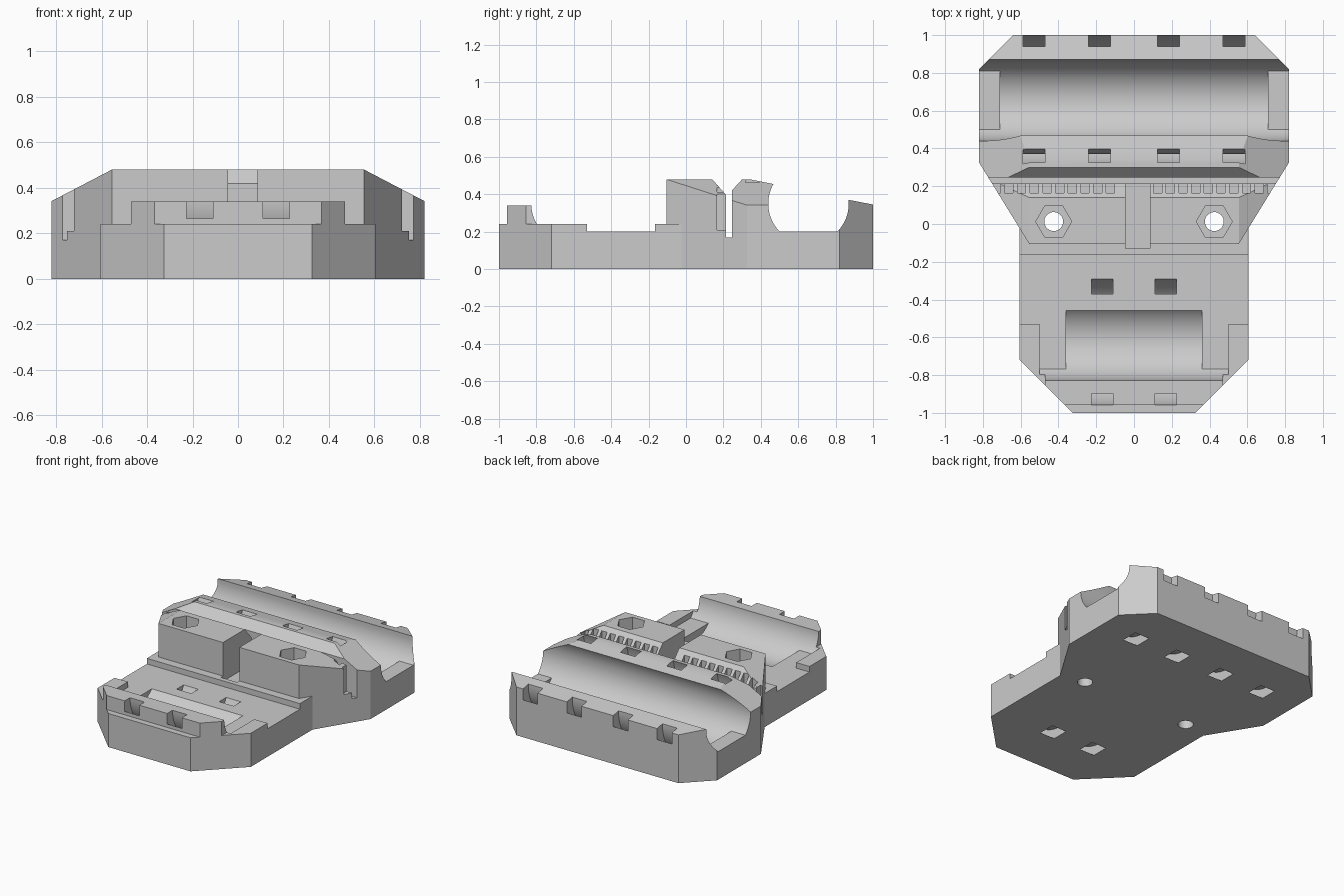
import bpy
import bmesh
import math

cube = bpy.data.objects.get("Cube")
if cube:
    bpy.data.objects.remove(cube, do_unlink=True)

BORE_R, BORE_Z = 0.215, 0.35        # cable bores running along x
REAR_Y, FRONT_Y = 0.655, -0.6125    # bore centres

grey = bpy.data.materials.new("plain grey")
grey.use_nodes = True
colour = (0.6, 0.6, 0.6, 1)
grey.diffuse_color = colour
grey.node_tree.nodes["Principled BSDF"].inputs["Base Color"].default_value = colour


def make_object(name, bm):
    bmesh.ops.recalc_face_normals(bm, faces=bm.faces)
    mesh = bpy.data.meshes.new(name)
    bm.to_mesh(mesh)
    bm.free()
    mesh.materials.append(grey)
    obj = bpy.data.objects.new(name, mesh)
    bpy.context.collection.objects.link(obj)
    return obj


def prism(name, points, axis, lo, hi):
    """Extrude a 2D profile: axis x takes (y, z), y takes (x, z), z takes (x, y)."""
    place = {"x": lambda p, d: (d, p[0], p[1]),
             "y": lambda p, d: (p[0], d, p[1]),
             "z": lambda p, d: (p[0], p[1], d)}[axis]
    bm = bmesh.new()
    a = [bm.verts.new(place(p, lo)) for p in points]
    b = [bm.verts.new(place(p, hi)) for p in points]
    bm.faces.new(a)
    bm.faces.new(b)
    for i in range(len(a)):
        j = (i + 1) % len(a)
        bm.faces.new((a[i], a[j], b[j], b[i]))
    return make_object(name, bm)


def box(name, x0, x1, y0, y1, z0, z1):
    return prism(name, [(x0, y0), (x1, y0), (x1, y1), (x0, y1)], "z", z0, z1)


def ring(name, cx, cy, width, r_in=0.285, r_out=0.355, n=96):
    """Square-section ring around a bore, used for the tie slots."""
    bm = bmesh.new()
    loops = []
    for i in range(n):
        t = 2 * math.pi * (i + 0.5) / n
        loops.append([bm.verts.new((cx + dx, cy + r * math.cos(t), BORE_Z + r * math.sin(t)))
                      for dx, r in ((-width / 2, r_in), (width / 2, r_in),
                                    (width / 2, r_out), (-width / 2, r_out))])
    for i in range(n):
        p, q = loops[i], loops[(i + 1) % n]
        for k in range(4):
            m = (k + 1) % 4
            bm.faces.new((p[k], p[m], q[m], q[k]))
    return make_object(name, bm)


def combine(target, tool, operation):
    tool.hide_render = True
    mod = target.modifiers.new("bool", "BOOLEAN")
    mod.operation = operation
    mod.solver = "EXACT"
    mod.object = tool
    bpy.context.view_layer.objects.active = target
    bpy.ops.object.modifier_apply(modifier=mod.name)
    bpy.data.objects.remove(tool, do_unlink=True)


def arc(cy, a0, a1, n):
    """Bore arc in (y, z) between two angles in degrees."""
    out = []
    for i in range(n + 1):
        t = math.radians(a0 + (a1 - a0) * i / n)
        out.append((cy + BORE_R * math.cos(t), BORE_Z + BORE_R * math.sin(t)))
    return out


def mirrored(half):
    return half + [(-x, y) for x, y in reversed(half)]


FLOOR = math.degrees(math.asin(0.15 / BORE_R))   # angle where a bore meets z = 0.2

# Front base: lip, flat floor and rear step
base = prism("clamp_plate",
             [(-1, 0), (-1, 0.24), (-0.957, 0.24), (-0.957, 0.34)]
             + arc(FRONT_Y, 182.7, 180 + FLOOR, 14)
             + [(-0.165, 0.2), (-0.165, 0.24), (0.1, 0.24), (0.1, 0)],
             "x", -0.605, 0.605)
for s in (-1, 1):
    x0, x1 = sorted((s * 0.5, s * 0.605))
    combine(base, box("side_ledge", x0, x1, -0.82, -0.53, 0.1, 0.24), "UNION")
    x0, x1 = sorted((s * 0.47, s * 0.7))
    combine(base, box("lip_trim", x0, x1, -1.1, -0.6, 0.24, 0.6), "DIFFERENCE")
combine(base, prism("front_outline", mirrored(
    [(0.325, -1), (0.605, -0.72), (0.605, 0.2)]), "z", -0.1, 0.6), "INTERSECT")

# Rear block: side profile with ridge, slot and bore
rear = prism("rear_block",
             [(-0.105, 0), (-0.105, 0.48), (0.14, 0.48), (0.215, 0.396), (0.215, 0.17),
              (0.245, 0.17), (0.245, 0.42), (0.30, 0.48), (0.34, 0.48)]
             + arc(REAR_Y, 150.8, 180 + FLOOR, 28)
             + arc(REAR_Y, 360 - FLOOR, 360, 18)
             + [(0.87, 0.37), (1, 0.345), (1, 0)],
             "x", -0.82, 0.82)
combine(rear, prism("rear_outline", mirrored(
    [(0.552, -0.11), (0.82, 0.325), (0.82, 0.82), (0.64, 1.0)]), "z", -0.1, 0.6), "INTERSECT")
combine(rear, prism("roof_slopes", mirrored(
    [(0.9, -0.1), (0.9, 0.3), (0.555, 0.48), (0.4, 0.5584)]), "y", -0.5, 1.2), "INTERSECT")
combine(base, rear, "UNION")

# Deeper middle part of both bores
for cy, half in ((REAR_Y, 0.71), (FRONT_Y, 0.36)):
    pts = arc(cy, 180 + FLOOR, 360 - FLOOR, 40) + [(cy + 0.145, 0.25), (cy - 0.145, 0.25)]
    combine(base, prism("bore_cutter", pts, "x", -half, half), "DIFFERENCE")

# Curved tie slots around the bores
for cy, xs in ((REAR_Y, (0.53, 0.183)), (FRONT_Y, (0.168,))):
    for x in xs:
        for s in (-1, 1):
            combine(base, ring("tie_slot", s * x, cy, 0.116), "DIFFERENCE")

# Centre channel through the block
combine(base, box("channel", -0.045, 0.085, -0.13, 0.222, 0.203, 0.7), "DIFFERENCE")

# Teeth gaps along the slot
for s in (-1, 1):
    for i in range(10):
        x = s * (0.125 + 0.0672 * i)
        combine(base, box("tooth_gap", x - 0.022, x + 0.022, 0.165, 0.222, 0.21, 0.7),
                "DIFFERENCE")

# Hexagonal nut pockets with bolt holes
for s in (-1, 1):
    for r, n, z0 in ((0.095, 6, 0.28), (0.05, 32, -0.1)):
        pts = [(s * 0.425 + r * math.cos(2 * math.pi * k / n),
                0.013 + r * math.sin(2 * math.pi * k / n)) for k in range(n)]
        combine(base, prism("bolt_cutter", pts, "z", z0, 0.7), "DIFFERENCE")

# Shading: smooth bores, crisp edges
bpy.ops.object.select_all(action="DESELECT")
base.select_set(True)
bpy.context.view_layer.objects.active = base
bpy.ops.object.shade_smooth_by_angle(angle=math.radians(20))
